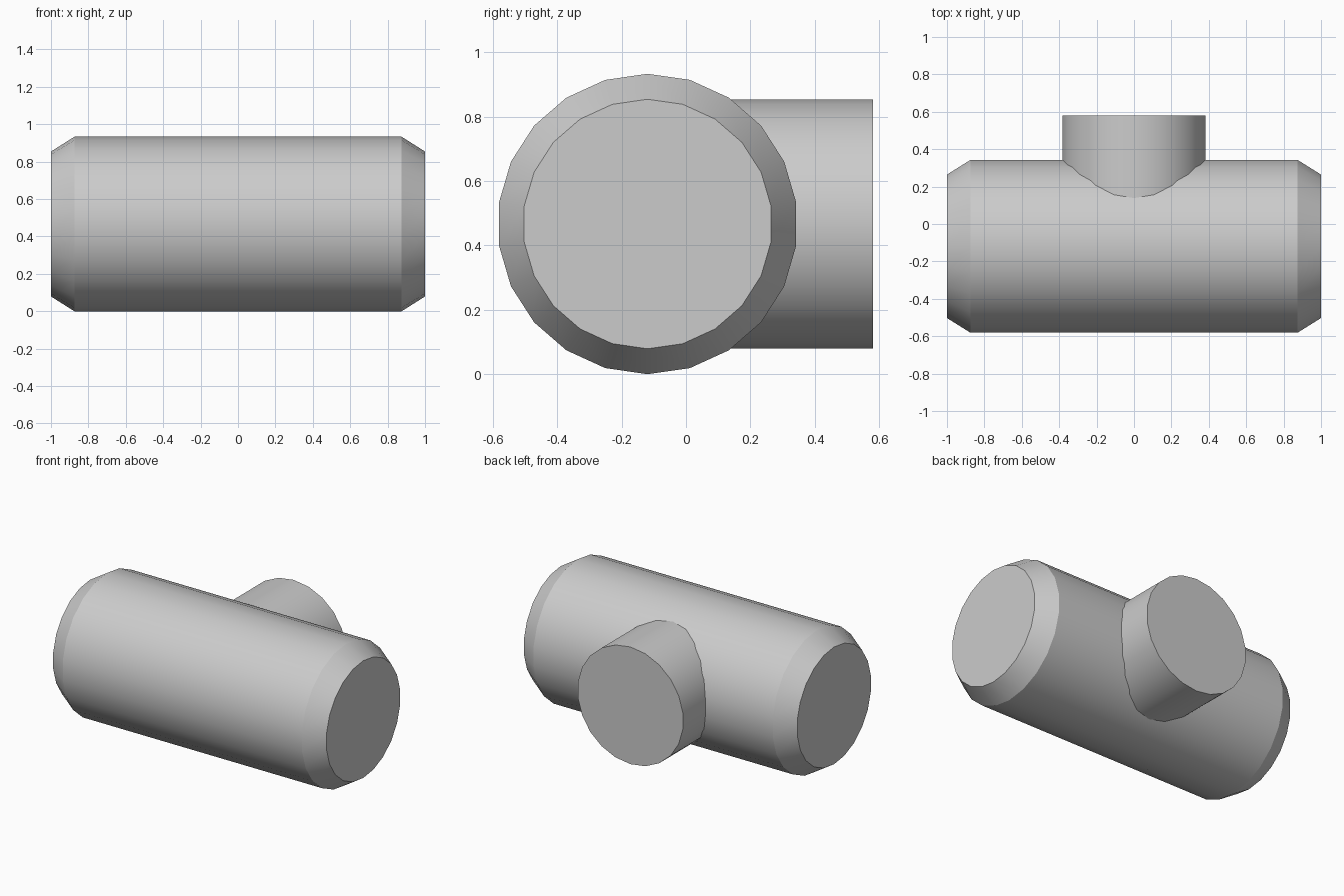
import bpy, bmesh, math
from mathutils import Vector

if "Cube" in bpy.data.objects:
    bpy.data.objects.remove(bpy.data.objects["Cube"])

SIDES = 22
AXIS_Y, AXIS_Z = -0.1193, 0.4665
R_BODY, R_END = 0.4665, 0.3875


def lathe(name, profile, axis, side):
    """Capped turned part: profile is (distance along axis, radius)."""
    axis, side, up = Vector(axis), Vector(side), Vector((0, 0, 1))
    centre = Vector((0, AXIS_Y, AXIS_Z))
    bm = bmesh.new()
    rings = []
    for d, r in profile:
        ring = []
        for i in range(SIDES):
            a = 2 * math.pi * i / SIDES
            ring.append(bm.verts.new(centre + axis * d + up * r * math.cos(a) + side * r * math.sin(a)))
        rings.append(ring)
    for a, b in zip(rings, rings[1:]):
        for i in range(SIDES):
            j = (i + 1) % SIDES
            bm.faces.new((a[i], a[j], b[j], b[i]))
    bm.faces.new(rings[0])
    bm.faces.new(rings[-1])
    bmesh.ops.recalc_face_normals(bm, faces=bm.faces)
    mesh = bpy.data.meshes.new(name)
    bm.to_mesh(mesh)
    bm.free()
    obj = bpy.data.objects.new(name, mesh)
    bpy.context.collection.objects.link(obj)
    bpy.ops.object.select_all(action='DESELECT')
    obj.select_set(True)
    bpy.context.view_layer.objects.active = obj
    bpy.ops.object.shade_smooth_by_angle(angle=math.radians(30))
    return obj


# Main pipe with chamfered ends
lathe("main_pipe", [(-1, R_END), (-0.875, R_BODY), (0.875, R_BODY), (1, R_END)],
      (1, 0, 0), (0, 1, 0))

# Side branch leaving the pipe toward the back
lathe("branch_pipe", [(0, R_END), (0.5808 - AXIS_Y, R_END)], (0, 1, 0), (1, 0, 0))
